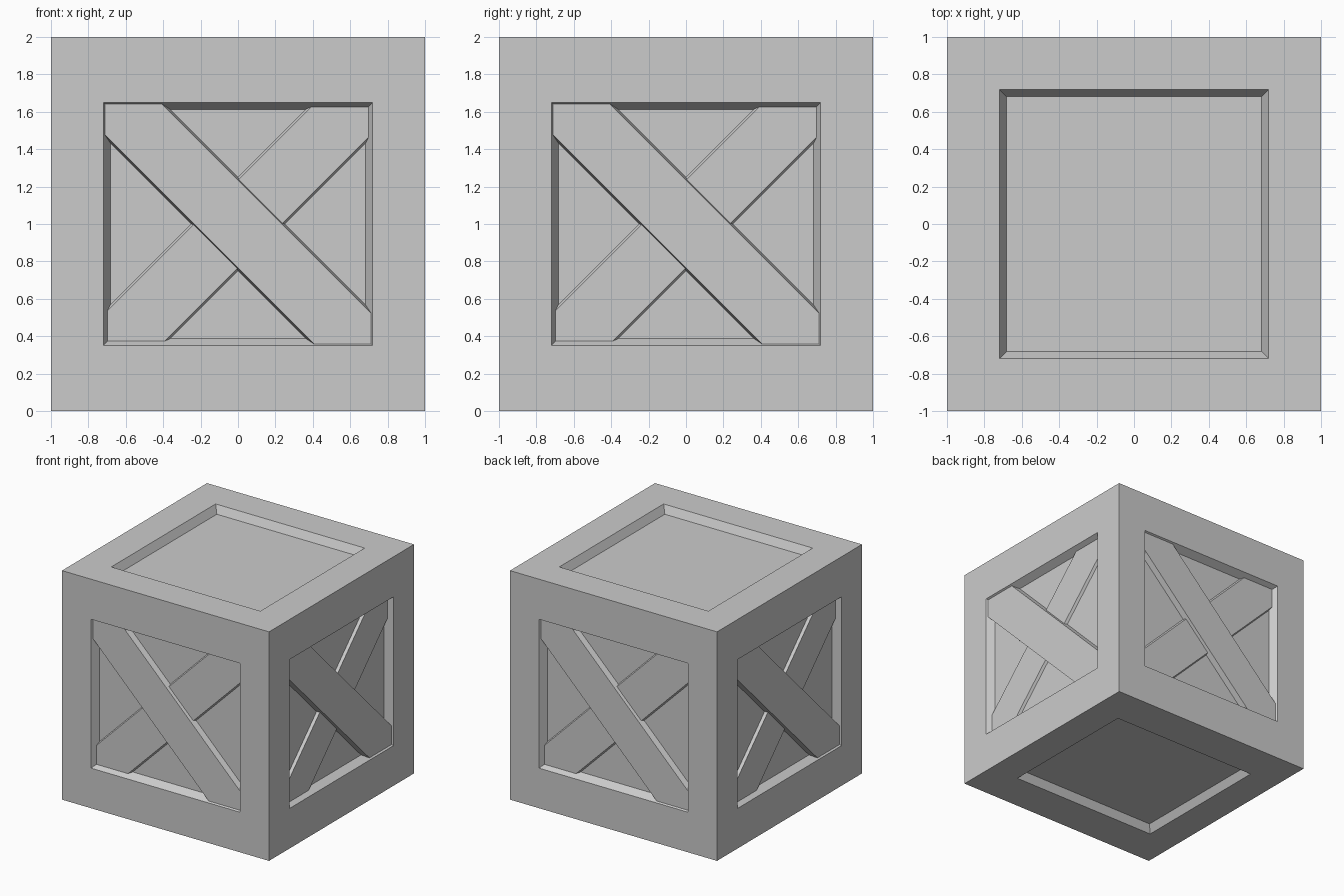
import bpy, bmesh
from math import radians
from mathutils import Matrix, Vector

if "Cube" in bpy.data.objects:
    bpy.data.objects.remove(bpy.data.objects["Cube"])

HX, HZ = 0.72, 0.65        # half size of a recess opening
DEPTH, TAPER = 0.066, 0.037  # recess depth and wall slope
UP = Matrix.Translation((0, 0, 1))
FRONT = Matrix.Rotation(radians(90), 4, 'X')


def finish(bm, name):
    mesh = bpy.data.meshes.new(name)
    bm.to_mesh(mesh)
    bm.free()
    obj = bpy.data.objects.new(name, mesh)
    bpy.context.collection.objects.link(obj)
    return obj


def add_ring(bm, mat, pts, w):
    return [bm.verts.new(mat @ Vector((u, v, w))) for u, v in pts]


def rect(hx, hz):
    return [(-hx, -hz), (hx, -hz), (hx, hz), (-hx, hz)]


def recessed_side(bm, mat, hx, hz):
    """Flat border, sloped walls and sunken panel for one side of the cube."""
    rings = [add_ring(bm, mat, rect(1, 1), 1),
             add_ring(bm, mat, rect(hx, hz), 1),
             add_ring(bm, mat, rect(hx - TAPER, hz - TAPER), 1 - DEPTH)]
    for a, b in zip(rings, rings[1:]):
        for i in range(4):
            j = (i + 1) % 4
            bm.faces.new((a[i], a[j], b[j], b[i]))
    bm.faces.new(rings[-1])


def diagonal(bm, mat, depth, mirror):
    """Plank running corner to corner, trimmed to the sloped recess walls."""
    s = -1 if mirror else 1

    def outline(d, w):
        x, z = HX - TAPER * d / DEPTH, HZ - TAPER * d / DEPTH
        return [(s * u, v) for u, v in
                ((-x, z), (-x, x - w), (z - w, -z), (x, -z), (x, w - x), (w - z, z))]

    top = add_ring(bm, mat, outline(depth, 0.235), 1 - depth)
    low = add_ring(bm, mat, outline(DEPTH, 0.25), 1 - DEPTH)
    faces = [bm.faces.new(top)]
    for i in (1, 4):  # the two long sides
        faces.append(bm.faces.new((top[i], low[i], low[i + 1], top[i + 1])))
    if mirror:
        bmesh.ops.reverse_faces(bm, faces=faces)


sides = {n: UP @ Matrix.Rotation(radians(90 * k), 4, 'Z') @ FRONT
         for k, n in enumerate(("front", "right", "back", "left"))}

# Crate body with a recess on all six sides
bm = bmesh.new()
for mat in sides.values():
    recessed_side(bm, mat, HX, HZ)
recessed_side(bm, UP, HX, HX)
recessed_side(bm, UP @ Matrix.Rotation(radians(180), 4, 'X'), HX, HZ)
bmesh.ops.remove_doubles(bm, verts=bm.verts, dist=1e-4)
finish(bm, "crate_body")

# Crossed planks on the four upright sides
for name, mat in sides.items():
    for part, depth, mirror in (("outer", 0.015, False), ("inner", 0.042, True)):
        bm = bmesh.new()
        diagonal(bm, mat, depth, mirror)
        finish(bm, f"{name}_{part}_plank")
